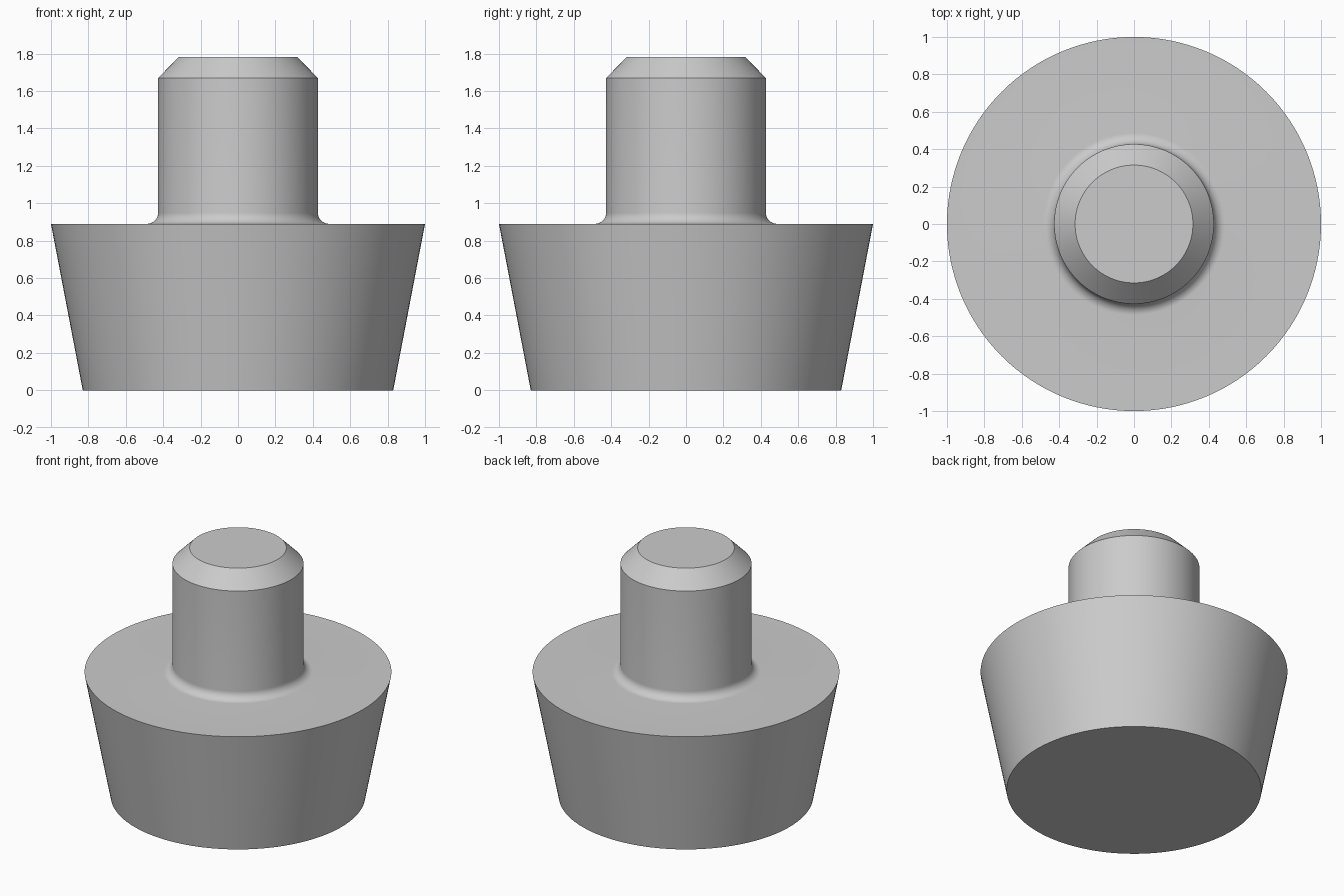
import bpy
import bmesh
from math import cos, sin, pi, radians

SEGMENTS = 128
FILLET_STEPS = 12

if "Cube" in bpy.data.objects:
    bpy.data.objects.remove(bpy.data.objects["Cube"], do_unlink=True)

grey = bpy.data.materials.new("plain grey")
grey.use_nodes = True
colour = (0.6, 0.6, 0.6, 1)
grey.diffuse_color = colour
grey.node_tree.nodes["Principled BSDF"].inputs["Base Color"].default_value = colour


def turned_solid(name, profile):
    """Turn a (radius, height) profile around z and cap both ends."""
    bm = bmesh.new()
    rings = []
    for r, z in profile:
        rings.append([bm.verts.new((r * cos(2 * pi * i / SEGMENTS),
                                    r * sin(2 * pi * i / SEGMENTS), z))
                      for i in range(SEGMENTS)])
    for low, high in zip(rings, rings[1:]):
        for i in range(SEGMENTS):
            j = (i + 1) % SEGMENTS
            bm.faces.new((low[i], low[j], high[j], high[i]))
    bm.faces.new(rings[0][::-1])
    bm.faces.new(rings[-1])
    bmesh.ops.recalc_face_normals(bm, faces=bm.faces[:])
    mesh = bpy.data.meshes.new(name)
    bm.to_mesh(mesh)
    bm.free()
    mesh.materials.append(grey)
    obj = bpy.data.objects.new(name, mesh)
    bpy.context.collection.objects.link(obj)
    bpy.ops.object.select_all(action='DESELECT')
    obj.select_set(True)
    bpy.context.view_layer.objects.active = obj
    bpy.ops.object.shade_smooth_by_angle(angle=radians(30))
    return obj


# Main dimensions
base_bottom, base_top, base_height = 0.83, 1.0, 0.89
stem, stem_tip = 0.427, 0.315
chamfer_height, total_height = 1.67, 1.783
fillet = 0.06

# Concave fillet where the stem meets the base
fillet_arc = []
for k in range(FILLET_STEPS + 1):
    a = pi / 2 * k / FILLET_STEPS
    fillet_arc.append((stem + fillet - fillet * sin(a),
                       base_height + fillet - fillet * cos(a)))

# Tapered base, filleted stem and chamfered tip in one turned piece
turned_solid("tapered_plug", [
    (base_bottom, 0), (base_top, base_height),
    *fillet_arc,
    (stem, chamfer_height), (stem_tip, total_height),
])
